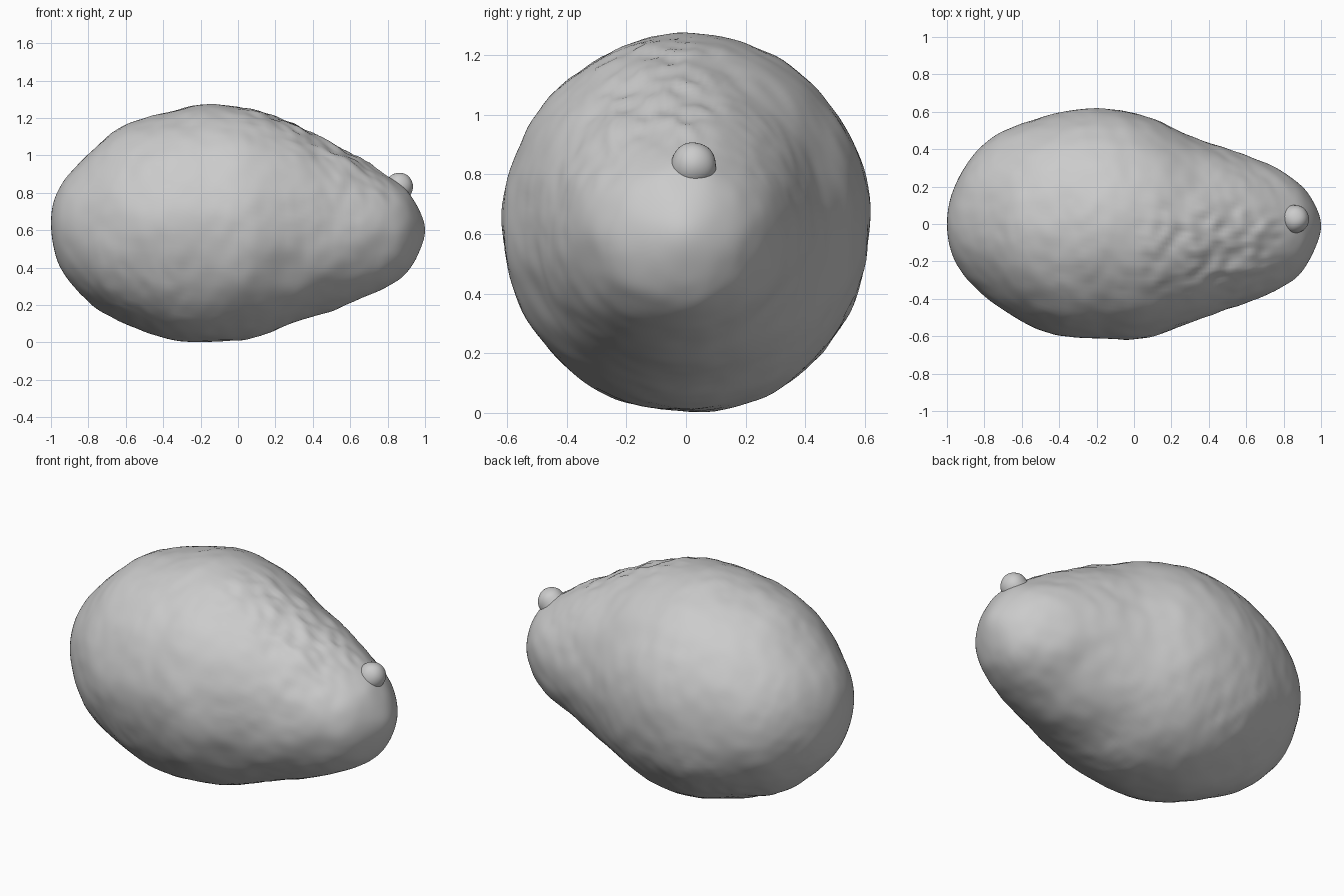
import bpy, bmesh, math
from mathutils import Vector, noise

default_cube = bpy.data.objects.get("Cube")
if default_cube:
    bpy.data.objects.remove(default_cube, do_unlink=True)


def make_material(name, value):
    material = bpy.data.materials.new(name)
    material.use_nodes = True
    colour = (value, value, value, 1)
    material.diffuse_color = colour
    material.node_tree.nodes["Principled BSDF"].inputs["Base Color"].default_value = colour
    return material


def make_object(name, bm, material):
    bmesh.ops.recalc_face_normals(bm, faces=bm.faces)
    mesh = bpy.data.meshes.new(name)
    bm.to_mesh(mesh)
    bm.free()
    mesh.materials.append(material)
    mesh.shade_smooth()
    obj = bpy.data.objects.new(name, mesh)
    bpy.context.collection.objects.link(obj)
    return obj


# Stations along the fruit, in hundredths: x, top z, bottom z, back y, front y
STATIONS = [
    (-100, 64, 64, 0, 0),
    (-95, 84, 40, 22, -21),
    (-80, 101, 22, 43, -39),
    (-62, 115, 11, 53, -51),
    (-40, 123, 3, 60, -59),
    (-18, 127, 0, 62, -61),
    (5, 125, 2, 58, -61),
    (30, 116, 10, 47, -53),
    (55, 104, 19, 38, -44),
    (78, 91, 29, 29, -34),
    (92, 79, 40, 18, -22),
    (100, 60, 60, -1, -1),
]


def across(station):
    """The station continued past a pole, with opposite sides swapped."""
    x, top, bottom, back, front = station
    return (x, bottom, top, front, back)


def spline(a, b, c, d, t):
    return 0.5 * (2 * b + (c - a) * t + (2 * a - 5 * b + 4 * c - d) * t * t
                  + (3 * b - a - 3 * c + d) * t ** 3)


def smoothstep(low, high, value):
    t = min(1, max(0, (value - low) / (high - low)))
    return t * t * (3 - 2 * t)


def band(low, high, fade, value):
    return smoothstep(low - fade, low + fade, value) * (1 - smoothstep(high - fade, high + fade, value))


def rough_skin(point, outward):
    """Offset of the skin: broad unevenness plus a pebbled patch towards the stem."""
    broad = 0.012 * noise.noise(point * 4) + 0.004 * noise.noise(point * 11)
    patch = band(0.05, 0.76, 0.12, point.x) * band(-0.34, 0.1, 0.12, point.y)
    patch *= smoothstep(0.2, 0.6, outward.z)
    pebbles = noise.noise(Vector((point.x * 13, point.y * 19, point.z * 9)))
    faint = noise.noise(point * 17) * smoothstep(-0.3, 0.5, noise.noise(point * 2))
    return broad + 0.016 * patch * pebbles + 0.003 * faint


def build_skin(material, steps=14, sides=128):
    padded = [across(STATIONS[1])] + STATIONS + [across(STATIONS[-2])]
    rings = []
    for i in range(len(STATIONS) - 1):
        for step in range(steps):
            t = step / steps
            rings.append([spline(*values, t) / 100 for values in zip(*padded[i:i + 4])])
    rings = rings[1:]

    bm = bmesh.new()
    loops = []
    for x, top, bottom, back, front in rings:
        centre = Vector((x, (back + front) / 2, (top + bottom) / 2))
        loop = []
        for k in range(sides):
            angle = math.tau * k / sides
            outward = Vector((0, math.cos(angle), math.sin(angle)))
            point = centre + Vector((0, outward.y * (back - front) / 2,
                                     outward.z * (top - bottom) / 2))
            # Keep the blunt ends calm so the skin closes cleanly
            calm = smoothstep(0, 0.3, top - bottom)
            point += outward * rough_skin(point, outward) * calm
            loop.append(bm.verts.new(point))
        loops.append(loop)
    for first, second in zip(loops, loops[1:]):
        for k in range(sides):
            n = (k + 1) % sides
            bm.faces.new((first[k], first[n], second[n], second[k]))
    # Close both poles with fans
    for loop, station in ((loops[0], STATIONS[0]), (loops[-1], STATIONS[-1])):
        x, top, bottom, back, front = station
        pole = bm.verts.new((x / 100, back / 100, top / 100))
        for k in range(sides):
            bm.faces.new((loop[k], loop[(k + 1) % sides], pole))
    return make_object("fruit_skin", bm, material)


def build_stem_nub(material):
    """Rounded button with a flared foot, leaning out of the blunt end."""
    bm = bmesh.new()
    bmesh.ops.create_uvsphere(bm, u_segments=32, v_segments=20, radius=0.075)
    for vert in bm.verts:
        vert.co.xy *= 1 + 0.25 * smoothstep(0, 0.07, -vert.co.z)
        vert.co *= 1 + 0.05 * noise.noise(vert.co * 14)
    nub = make_object("stem_nub", bm, material)
    nub.location = (0.862, 0.025, 0.832)
    nub.rotation_euler = (0, math.radians(50), 0)
    return nub


skin_grey = make_material("plain grey", 0.6)
build_skin(skin_grey)
build_stem_nub(skin_grey)
